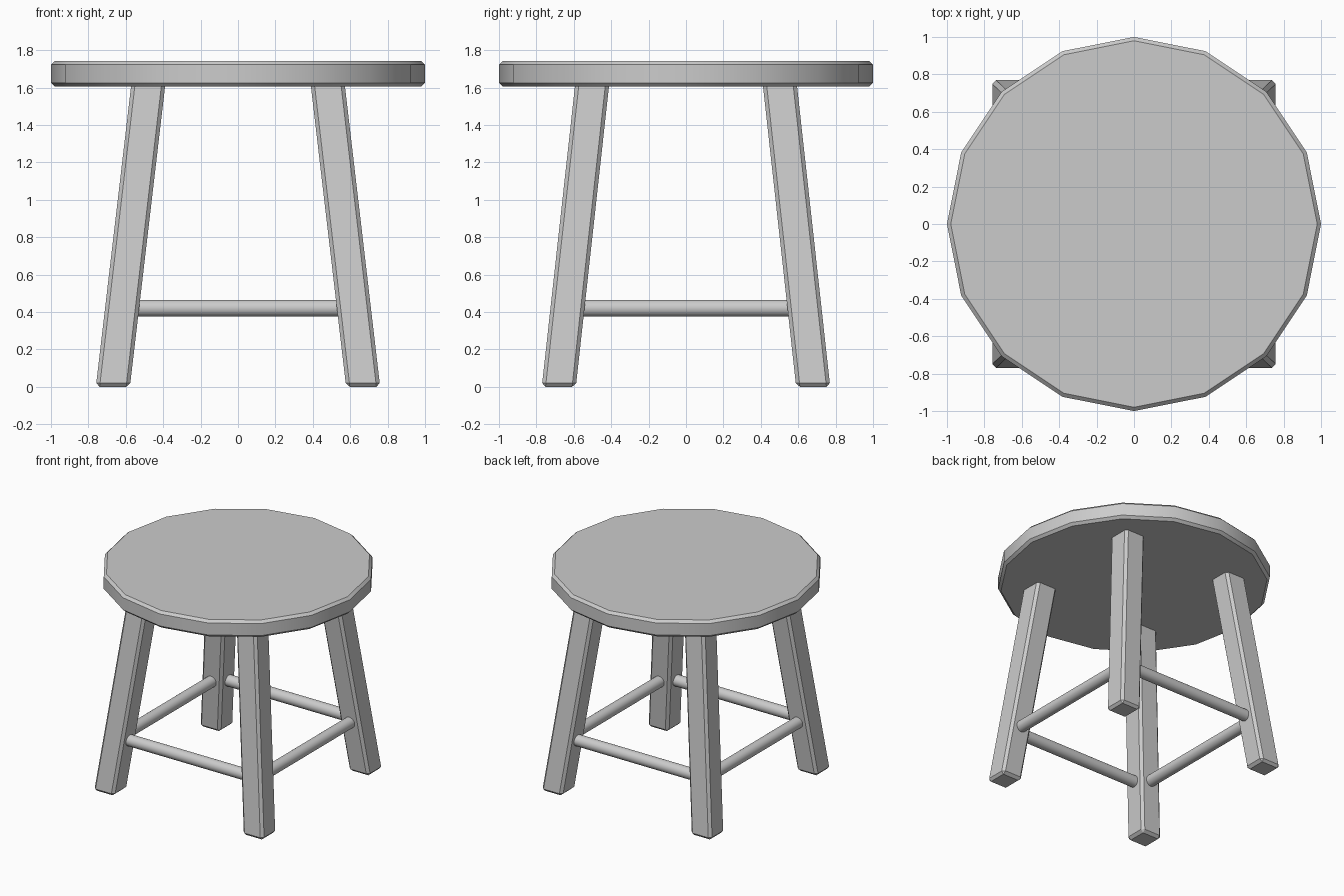
import bpy, bmesh
from math import pi

if "Cube" in bpy.data.objects:
    bpy.data.objects.remove(bpy.data.objects["Cube"])

BEVEL = 0.02
SEAT_BOTTOM, SEAT_TOP = 1.605, 1.742
LEG_BOTTOM_XY = (0.669, 0.68)   # leg centre at the floor
LEG_TOP_XY = (0.481, 0.503)     # leg centre at the seat underside
LEG_HALF = 0.091
LEG_TOP = 1.64                  # slightly sunk into the seat
RUNG_Z, RUNG_R = 0.42, 0.045


def leg_centre(z):
    t = z / SEAT_BOTTOM
    return [b + (a - b) * t for a, b in zip(LEG_TOP_XY, LEG_BOTTOM_XY)]


def smooth(obj):
    bpy.ops.object.select_all(action='DESELECT')
    obj.select_set(True)
    bpy.context.view_layer.objects.active = obj
    bpy.ops.object.shade_smooth_by_angle(angle=pi / 6)


def finish(bm, name):
    mesh = bpy.data.meshes.new(name)
    bm.to_mesh(mesh)
    bm.free()
    obj = bpy.data.objects.new(name, mesh)
    bpy.context.collection.objects.link(obj)
    return obj


# Seat: 16-sided disc with chamfered rims
bm = bmesh.new()
bmesh.ops.create_cone(bm, cap_ends=True, segments=16, radius1=1, radius2=1,
                      depth=SEAT_TOP - SEAT_BOTTOM)
bmesh.ops.translate(bm, verts=bm.verts, vec=(0, 0, (SEAT_TOP + SEAT_BOTTOM) / 2))
rims = [e for e in bm.edges if abs(e.verts[0].co.z - e.verts[1].co.z) < 1e-4]
bmesh.ops.bevel(bm, geom=rims, offset=BEVEL, segments=1, affect='EDGES')
smooth(finish(bm, "seat"))

# Legs: sheared, chamfered square posts, one per corner
for sx, x_name in ((-1, "left"), (1, "right")):
    for sy, y_name in ((-1, "front"), (1, "back")):
        bm = bmesh.new()
        bmesh.ops.create_cube(bm, size=2)
        for v in bm.verts:
            z = LEG_TOP if v.co.z > 0 else 0
            cx, cy = leg_centre(z)
            v.co = (sx * cx + v.co.x * LEG_HALF, sy * cy + v.co.y * LEG_HALF, z)
        bmesh.ops.bevel(bm, geom=bm.edges[:], offset=BEVEL, segments=1, affect='EDGES')
        finish(bm, f"{y_name}_{x_name}_leg")


# Rungs: round bars joining neighbouring legs
def rung(name, location, rotation, length):
    bpy.ops.mesh.primitive_cylinder_add(vertices=24, radius=RUNG_R, depth=length,
                                        location=location, rotation=rotation)
    obj = bpy.context.object
    obj.name = name
    smooth(obj)


rx, ry = leg_centre(RUNG_Z)
for s, x_name, y_name in ((-1, "left", "front"), (1, "right", "back")):
    rung(f"{y_name}_rung", (0, s * ry, RUNG_Z), (0, pi / 2, 0), 2 * rx)
    rung(f"{x_name}_rung", (s * rx, 0, RUNG_Z), (pi / 2, 0, 0), 2 * ry)
